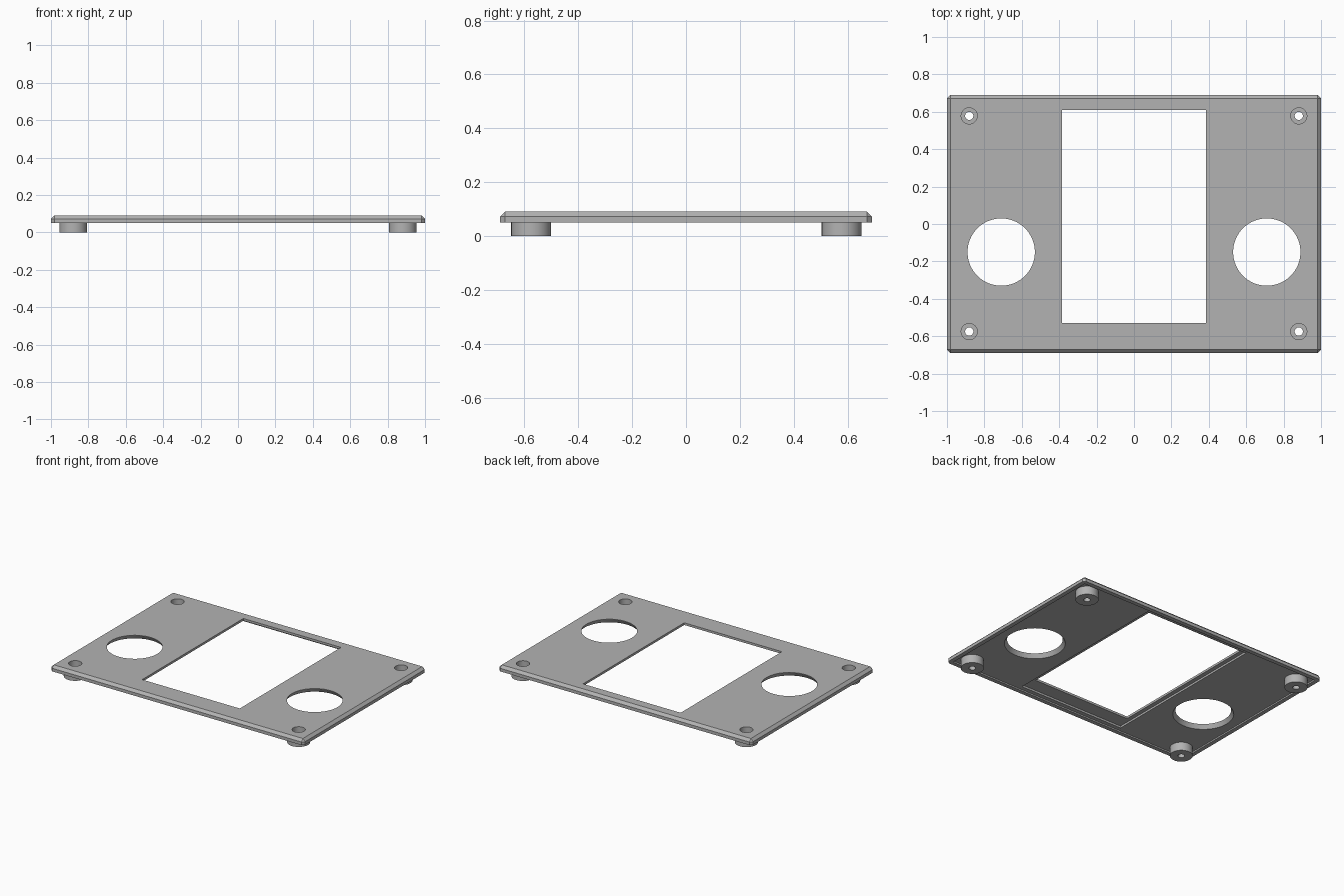
import bpy, bmesh
from math import radians
from mathutils import Matrix, Vector

cube = bpy.data.objects.get("Cube")
if cube:
    bpy.data.objects.remove(cube, do_unlink=True)

grey = bpy.data.materials.new("mid grey")
grey.use_nodes = True
grey.diffuse_color = (0.45, 0.45, 0.45, 1)
grey.node_tree.nodes["Principled BSDF"].inputs["Base Color"].default_value = grey.diffuse_color


def make(name, bm):
    mesh = bpy.data.meshes.new(name)
    bm.to_mesh(mesh)
    bm.free()
    mesh.materials.append(grey)
    obj = bpy.data.objects.new(name, mesh)
    bpy.context.collection.objects.link(obj)
    return obj


def box(name, x, y0, y1, z0, z1, chamfer=0):
    """Box symmetric in x, optionally chamfered on its upper and upright edges."""
    bm = bmesh.new()
    size = Matrix.Diagonal((2 * x, y1 - y0, z1 - z0, 1))
    place = Matrix.Translation((0, (y0 + y1) / 2, (z0 + z1) / 2))
    bmesh.ops.create_cube(bm, size=1, matrix=place @ size)
    if chamfer:
        edges = [e for e in bm.edges if max(v.co.z for v in e.verts) > z1 - 0.001]
        bmesh.ops.bevel(bm, geom=edges, offset=chamfer, segments=1, affect='EDGES')
    return make(name, bm)


def round_part(name, x, y, z0, z1, r0, r1):
    """Upright cylinder or cone with radius r0 below and r1 above."""
    bm = bmesh.new()
    bmesh.ops.create_cone(bm, cap_ends=True, segments=64, radius1=r0, radius2=r1,
                          depth=z1 - z0, matrix=Matrix.Translation((x, y, (z0 + z1) / 2)))
    return make(name, bm)


def combine(target, tool, operation):
    mod = target.modifiers.new(operation, 'BOOLEAN')
    mod.operation, mod.solver, mod.object = operation, 'EXACT', tool
    bpy.context.view_layer.objects.active = target
    bpy.ops.object.modifier_apply(modifier=mod.name)
    bpy.data.objects.remove(tool, do_unlink=True)


# Chamfered plate with a shallow recess in its underside
panel = box("front_panel", 1, -0.69, 0.69, 0.05, 0.09, 0.018)
combine(panel, box("underside_recess", 0.97, -0.66, 0.66, 0, 0.06), 'DIFFERENCE')

# Central window, with a wider step below
combine(panel, box("window_step", 0.415, -0.63, 0.63, 0, 0.074), 'DIFFERENCE')
combine(panel, box("window", 0.385, -0.53, 0.61, 0, 0.2), 'DIFFERENCE')

for side in (-1, 1):
    # Large round opening, flared towards the underside
    x = side * 0.71
    combine(panel, round_part("round_opening", x, -0.15, 0, 0.2, 0.18, 0.18), 'DIFFERENCE')
    combine(panel, round_part("opening_flare", x, -0.15, 0.055, 0.088, 0.2, 0.18), 'DIFFERENCE')

    # Mounting feet with a counterbored screw hole
    for y in (-0.575, 0.578):
        x = side * 0.881
        combine(panel, round_part("mounting_foot", x, y, 0, 0.066, 0.074, 0.074), 'UNION')
        combine(panel, round_part("screw_head_hole", x, y, 0.03, 0.2, 0.043, 0.043), 'DIFFERENCE')
        combine(panel, round_part("screw_hole", x, y, -0.1, 0.1, 0.022, 0.022), 'DIFFERENCE')

bpy.ops.object.select_all(action='DESELECT')
panel.select_set(True)
bpy.context.view_layer.objects.active = panel
bpy.ops.object.shade_smooth_by_angle(angle=radians(25))
